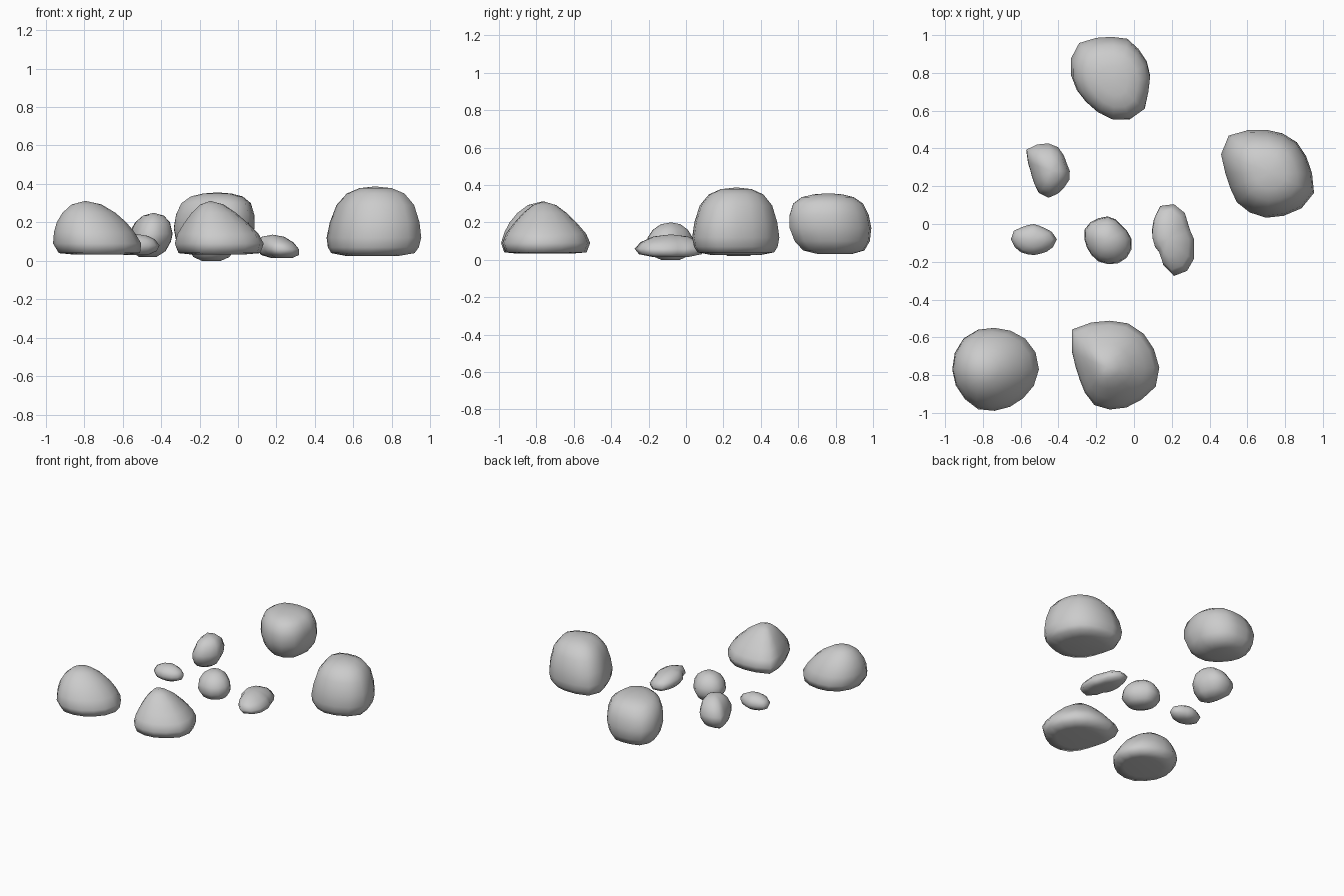
import bpy, bmesh, math


def rock(name, centre, radii, profile, lean=(0, 0)):
    """Stack scaled copies of a polar outline; lean drifts the upper rings sideways."""
    bm = bmesh.new()
    n = len(radii)
    z0, z1 = profile[0][0], profile[-1][0]

    def at(z):
        t = (z - z0) / (z1 - z0) - 0.3
        return centre[0] + lean[0] * t, centre[1] + lean[1] * t

    # rings become rounder towards the top
    mean = sum(radii) / n
    rings = []
    for z, s in profile[:-1]:
        cx, cy = at(z)
        blend = 0.35 * max(0, (z - z0) / (z1 - z0) - 0.4)
        ring = []
        for i, r in enumerate(radii):
            a = 2 * math.pi * i / n
            r = s * (r * (1 - blend) + mean * blend)
            ring.append(bm.verts.new((cx + r * math.cos(a), cy + r * math.sin(a), z)))
        rings.append(ring)
    for lo, hi in zip(rings, rings[1:]):
        for i in range(n):
            j = (i + 1) % n
            bm.faces.new((lo[i], lo[j], hi[j], hi[i]))
    top = bm.verts.new((*at(z1), z1))
    base = bm.verts.new((*at(z0), z0))
    for i in range(n):
        j = (i + 1) % n
        bm.faces.new((rings[-1][i], rings[-1][j], top))
        bm.faces.new((rings[0][j], rings[0][i], base))
    for f in bm.faces:
        f.smooth = True
    bmesh.ops.recalc_face_normals(bm, faces=bm.faces)
    me = bpy.data.meshes.new(name)
    bm.to_mesh(me)
    bm.free()
    bpy.context.collection.objects.link(bpy.data.objects.new(name, me))


# Large rocks
rock("large_rock_front_left", (-0.745, -0.77),
     [.235, .235, .23, .222, .22, .228, .232, .228, .224, .222, .222, .228, .219, .214, .215, .225],
     [(.033, .6), (.04, .92), (.09, 1), (.15, .91), (.2, .79), (.25, .6), (.293, .34), (.312, 0)],
     (-.07, 0))
rock("large_rock_front_middle", (-0.13, -0.76),
     [.262, .253, .253, .253, .248, .258, .284, .217, .18, .172, .187, .215, .222, .229, .239, .263],
     [(.033, .6), (.04, .92), (.09, 1), (.14, .91), (.19, .74), (.25, .5), (.293, .26), (.312, 0)],
     (-.02, 0))
rock("large_rock_right", (0.70, 0.27),
     [.243, .23, .23, .227, .229, .246, .28, .258, .216, .206, .219, .226, .237, .245, .265, .275],
     [(.025, .55), (.04, .88), (.07, .96), (.12, 1), (.2, .95), (.29, .83), (.35, .62),
      (.378, .35), (.387, 0)], (.02, 0))
rock("large_rock_back", (-0.12, 0.79),
     [.203, .2, .2, .212, .206, .217, .245, .235, .215, .2, .194, .205, .23, .25, .247, .21],
     [(.03, .4), (.05, .75), (.1, .92), (.17, 1), (.24, .97), (.3, .86), (.335, .64),
      (.35, .35), (.356, 0)], (.02, -.04))

# Small rocks
rock("small_rock_back_left", (-0.46, 0.28),
     [.113, .105, .116, .137, .148, .154, .164, .114, .092, .09, .1, .126, .142, .13, .12, .12],
     [(.02, .4), (.05, .78), (.1, .97), (.14, 1), (.2, .8), (.235, .48), (.25, 0)], (.03, 0))
rock("small_rock_left", (-0.53, -0.08),
     [.122, .102, .082, .076, .079, .08, .09, .115, .122, .11, .098, .087, .084, .084, .095, .11],
     [(.03, .5), (.05, .87), (.08, 1), (.11, .83), (.13, .5), (.14, 0)])
rock("small_rock_centre", (-0.14, -0.08),
     [.128, .112, .104, .113, .12, .12, .127, .132, .123, .118, .12, .128, .132, .14, .142, .138],
     [(0, .4), (.02, .75), (.07, 1), (.12, .95), (.16, .75), (.19, .42), (.2, 0)])
rock("small_rock_right", (0.215, -0.08),
     [.106, .097, .107, .15, .185, .19, .15, .126, .112, .108, .105, .148, .195, .182, .149, .115],
     [(.015, .5), (.03, .88), (.06, 1), (.095, .85), (.125, .5), (.136, 0)], (-.05, 0))
